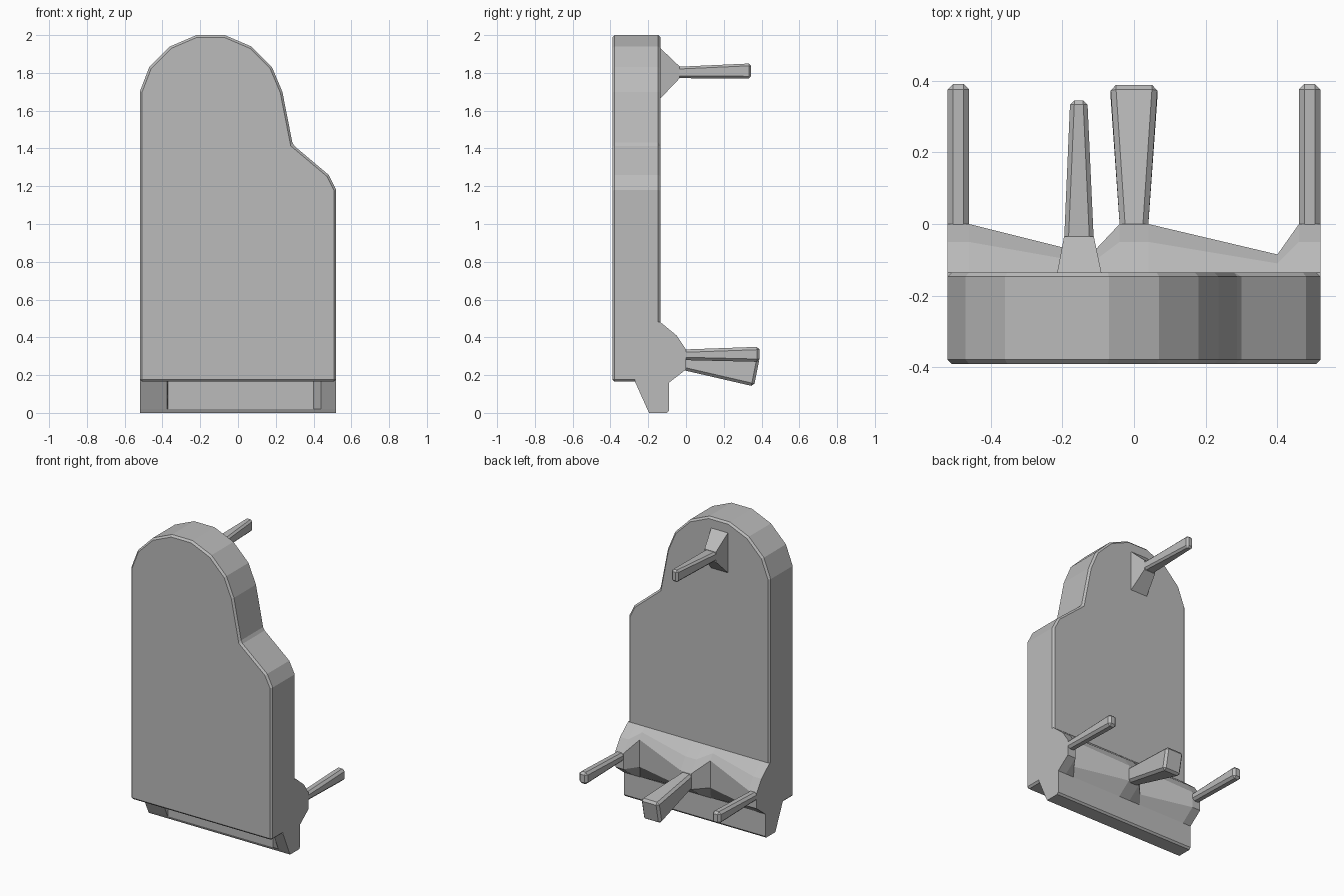
import bpy, bmesh

cube = bpy.data.objects.get("Cube")
if cube:
    bpy.data.objects.remove(cube, do_unlink=True)

grey = bpy.data.materials.new("plain grey")
grey.use_nodes = True
COLOUR = (0.5, 0.5, 0.5, 1)
grey.diffuse_color = COLOUR
grey.node_tree.nodes["Principled BSDF"].inputs["Base Color"].default_value = COLOUR


def loft(name, rings, bevel=0):
    """Skin matching closed rings of points, cap both ends, soften the edges."""
    bm = bmesh.new()
    loops = [[bm.verts.new(p) for p in ring] for ring in rings]
    n = len(loops[0])
    for a, b in zip(loops, loops[1:]):
        for i in range(n):
            j = (i + 1) % n
            bm.faces.new((a[i], a[j], b[j], b[i]))
    bm.faces.new(loops[0])
    bm.faces.new(loops[-1])
    bmesh.ops.recalc_face_normals(bm, faces=bm.faces)
    mesh = bpy.data.meshes.new(name)
    bm.to_mesh(mesh)
    bm.free()
    mesh.materials.append(grey)
    obj = bpy.data.objects.new(name, mesh)
    bpy.context.collection.objects.link(obj)
    if bevel:
        mod = obj.modifiers.new("soft edges", "BEVEL")
        mod.width = bevel
        mod.segments = 1
        mod.limit_method = "ANGLE"
        mod.angle_limit = 0.6
    return obj


def rect(y, x0, x1, z0, z1, lean=0):
    """Rectangle across y; lean pulls its lower edge forward."""
    return [(x0, y - lean, z0), (x1, y - lean, z0), (x1, y, z1), (x0, y, z1)]


# Thick board with an arched top and a sloping shoulder
outline = [(-0.52, 0.165), (-0.52, 1.70), (-0.47, 1.83), (-0.36, 1.94),
           (-0.22, 2.0), (-0.07, 2.0), (0.07, 1.94), (0.18, 1.83),
           (0.235, 1.70), (0.29, 1.42), (0.48, 1.26), (0.52, 1.18), (0.52, 0.165)]
loft("board", [[(x, y, z) for x, z in outline] for y in (-0.39, -0.135)], 0.012)


# Foot bar with a wedge-shaped gusset at each end
def foot_ring(x, front):
    section = [(front, 0.2), (front, 0.165), (-0.205, 0.02), (-0.195, 0),
               (-0.1, 0), (-0.09, 0.012), (-0.09, 0.2)]
    return [(x, y, z) for y, z in section]


WEDGE, FLAT = -0.27, -0.206
loft("foot_bar", [foot_ring(x, f) for x, f in (
    (-0.52, WEDGE), (-0.375, WEDGE), (-0.37, FLAT),
    (0.40, FLAT), (0.44, WEDGE), (0.52, WEDGE))])

# Rear bracket swelling out to meet each lower peg
swell = [(-0.15, 0.48), (-0.135, 0.48), (-0.05, 0.41), (0, 0.335),
         (0, 0.23), (-0.09, 0.16), (-0.15, 0.17)]
valley = [(-0.15, 0.48), (-0.135, 0.48), (-0.11, 0.45), (-0.085, 0.41),
          (-0.085, 0.23), (-0.09, 0.16), (-0.15, 0.17)]
stations = [(-0.52, swell), (-0.46, swell), (-0.12, valley), (-0.04, swell),
            (0.04, swell), (0.40, valley), (0.46, swell), (0.52, swell)]
loft("rear_bracket", [[(x, y, z) for y, z in s] for x, s in stations])

# Outer lower pegs
for name, side in (("left_peg", 1), ("right_peg", -1)):
    loft(name, [rect(-0.03, side * 0.46, side * 0.52, 0.28, 0.335),
                rect(0.39, side * 0.46, side * 0.52, 0.27, 0.35)], 0.015)

# Central lower peg, flaring and dropping towards its tip
loft("centre_peg", [rect(-0.03, -0.038, 0.038, 0.23, 0.33),
                    rect(0.39, -0.066, 0.066, 0.14, 0.29, 0.03)], 0.015)

# Upper peg and its flared mount
loft("upper_mount", [rect(-0.14, -0.215, -0.09, 1.66, 1.935),
                     rect(-0.035, -0.195, -0.112, 1.77, 1.835)])
loft("upper_peg", [rect(-0.05, -0.195, -0.112, 1.772, 1.832),
                   rect(0.345, -0.178, -0.13, 1.77, 1.85)], 0.012)
